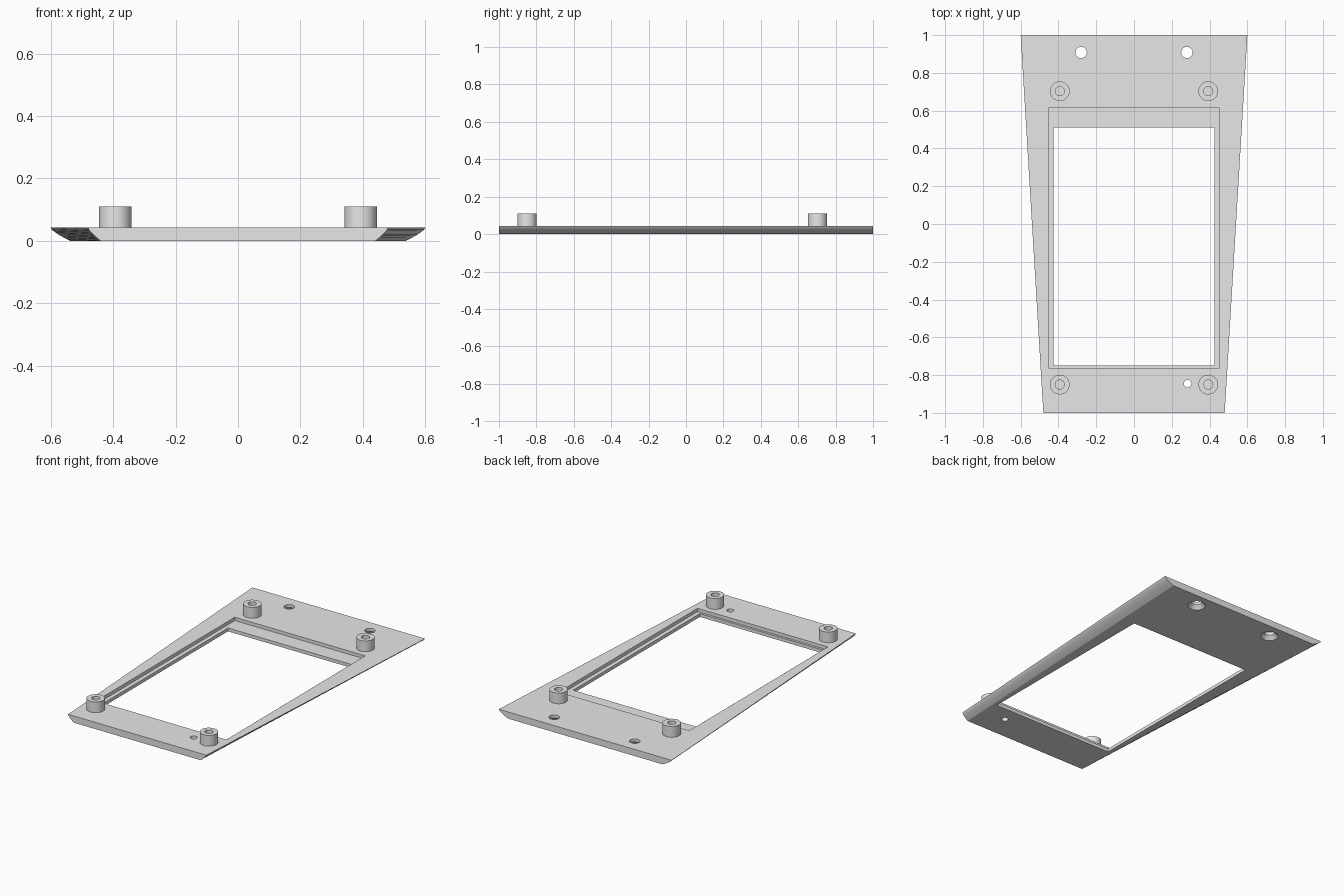
import bpy
import bmesh
import math

cube = bpy.data.objects.get("Cube")
if cube:
    bpy.data.objects.remove(cube, do_unlink=True)

THICK = 0.042
POST_TOP = 0.11

grey = bpy.data.materials.new("light_grey")
grey.use_nodes = True
grey.diffuse_color = (0.8, 0.8, 0.8, 1)
grey.node_tree.nodes["Principled BSDF"].inputs["Base Color"].default_value = (0.8, 0.8, 0.8, 1)


def make_object(name, bm):
    bmesh.ops.recalc_face_normals(bm, faces=bm.faces)
    mesh = bpy.data.meshes.new(name)
    bm.to_mesh(mesh)
    bm.free()
    mesh.materials.append(grey)
    obj = bpy.data.objects.new(name, mesh)
    bpy.context.collection.objects.link(obj)
    return obj


def box(name, x, y0, y1, z0, z1):
    bm = bmesh.new()
    bmesh.ops.create_cube(bm, size=1)
    for v in bm.verts:
        v.co.x *= 2 * x
        v.co.y = y1 if v.co.y > 0 else y0
        v.co.z = z1 if v.co.z > 0 else z0
    return make_object(name, bm)


def lathe(name, x, y, profile, segments=48):
    """Turn a closed (radius, z) profile, or a solid one capped at both ends."""
    bm = bmesh.new()
    rings = []
    for r, z in profile:
        angles = [2 * math.pi * i / segments for i in range(segments)]
        rings.append([bm.verts.new((x + r * math.cos(a), y + r * math.sin(a), z)) for a in angles])
    for low, high in zip(rings, rings[1:]):
        for i in range(segments):
            j = (i + 1) % segments
            bm.faces.new((low[i], low[j], high[j], high[i]))
    bm.faces.new(rings[0])
    bm.faces.new(rings[-1])
    return make_object(name, bm)


def cut(target, cutter):
    cutter.hide_render = True
    mod = target.modifiers.new("cut", "BOOLEAN")
    mod.operation = "DIFFERENCE"
    mod.solver = "EXACT"
    mod.object = cutter
    bpy.context.view_layer.objects.active = target
    bpy.ops.object.modifier_apply(modifier=mod.name)
    bpy.data.objects.remove(cutter, do_unlink=True)


def smooth(obj):
    bpy.ops.object.select_all(action="DESELECT")
    obj.select_set(True)
    bpy.context.view_layer.objects.active = obj
    bpy.ops.object.shade_smooth_by_angle(angle=math.radians(25))


# Tapered plate with sides that curve in towards the underside
bm = bmesh.new()
STEPS = 8
ends = []
for y, half, inset in ((-1, 0.48, 0.04), (1, 0.6, 0.063)):
    side = []
    for i in range(STEPS + 1):
        t = i / STEPS
        side.append((half - inset * t ** 1.4, THICK * (1 - t)))
    outline = side + [(-x, z) for x, z in reversed(side)]
    ends.append([bm.verts.new((x, y, z)) for x, z in outline])
front, back = ends
for i in range(len(front)):
    j = (i + 1) % len(front)
    bm.faces.new((front[i], front[j], back[j], back[i]))
bm.faces.new(front)
bm.faces.new(back)
plate = make_object("bezel_plate", bm)

# Window and the shallow recess around it
cut(plate, box("window_cutter", 0.427, -0.748, 0.511, -0.1, 0.1))
cut(plate, box("recess_cutter", 0.453, -0.762, 0.615, 0.021, 0.1))

# Countersunk screw holes at the back, small hole at the front
for x in (-0.28, 0.28):
    cut(plate, lathe("screw_hole_cutter", x, 0.908,
                     [(0.054, -0.002), (0.03, 0.024), (0.03, 0.1)]))
cut(plate, lathe("small_hole_cutter", 0.284, -0.845, [(0.02, -0.1), (0.02, 0.1)]))
smooth(plate)

# Four hollow mounting posts
for end, y in (("front", -0.85), ("back", 0.703)):
    for side, x in (("left", 0.393), ("right", -0.393)):
        post = lathe(f"{end}_{side}_post", x, y,
                     [(0.052, THICK - 0.005), (0.052, POST_TOP),
                      (0.024, POST_TOP), (0.024, THICK + 0.002)])
        smooth(post)
